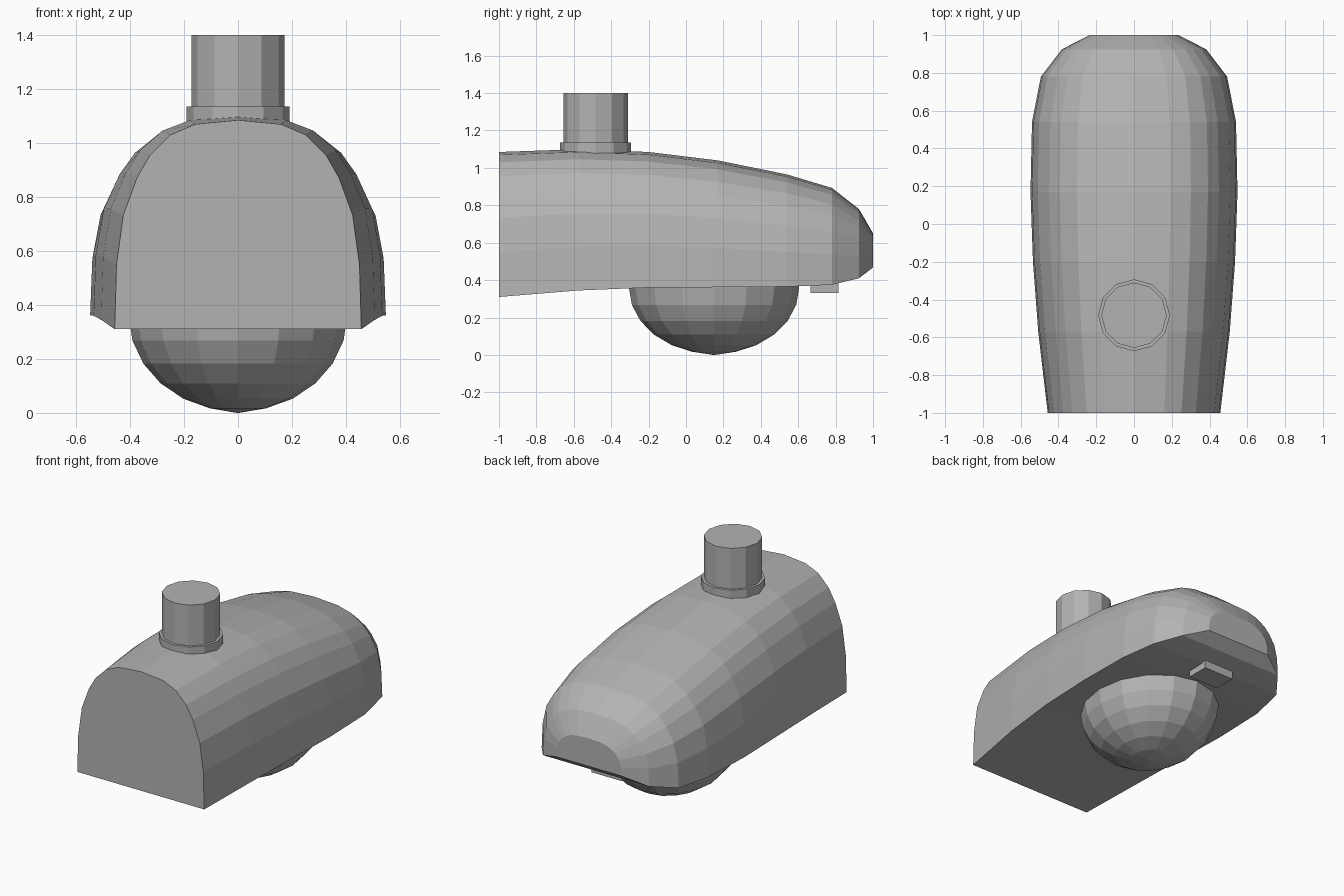
import bpy, bmesh
from math import sin, cos, pi, radians

cube = bpy.data.objects.get("Cube")
if cube:
    bpy.data.objects.remove(cube)

grey = bpy.data.materials.new("matte grey")
grey.use_nodes = True
colour = (0.45, 0.45, 0.45, 1)
grey.diffuse_color = colour
grey.node_tree.nodes["Principled BSDF"].inputs["Base Color"].default_value = colour


def finish(name, bm):
    """Turn a bmesh into a flat shaded grey object."""
    bmesh.ops.recalc_face_normals(bm, faces=bm.faces)
    mesh = bpy.data.meshes.new(name)
    bm.to_mesh(mesh)
    bm.free()
    mesh.materials.append(grey)
    obj = bpy.data.objects.new(name, mesh)
    bpy.context.collection.objects.link(obj)
    return obj


def loft(name, rings):
    """Bridge closed rings of points and cap both ends."""
    bm = bmesh.new()
    loops = [[bm.verts.new(p) for p in ring] for ring in rings]
    n = len(loops[0])
    for a, b in zip(loops, loops[1:]):
        for i in range(n):
            j = (i + 1) % n
            bm.faces.new((a[i], a[j], b[j], b[i]))
    bm.faces.new(loops[0])
    bm.faces.new(loops[-1])
    return finish(name, bm)


def ring(rx, ry, y, z, sides):
    return [(rx * cos(2 * pi * i / sides), y + ry * sin(2 * pi * i / sides), z)
            for i in range(sides)]


# Housing: one arch profile scaled along its length
half = [(1, 0), (.985, .31), (.93, .546), (.82, .723),
        (.715, .832), (.55, .929), (.35, .98)]
arch = half + [(0, 1)] + [(-u, v) for u, v in reversed(half)]
# y, half width, bottom, top
stations = [(-1, .457, .31, 1.085), (-.57, .507, .345, 1.1),
            (-.2, .535, .36, 1.085), (.17, .548, .362, 1.04),
            (.54, .54, .365, .965), (.78, .493, .375, .893),
            (.925, .382, .41, .78), (1, .235, .468, .65)]
loft("housing", [[(u * w, y, b + v * (t - b)) for u, v in arch]
                 for y, w, b, t in stations])

# Lens dome: lower half of a stretched sphere
dome = [ring(.405, .455, .15, .375, 16)]
for step in range(6):
    a = radians(15 * step)
    dome.append(ring(.405 * cos(a), .455 * cos(a), .15, .36 - .355 * sin(a), 16))
dome.append(ring(.004, .004, .15, 0, 16))
loft("lens_dome", dome)

# Mounting pipe and its collar
for name, radius, top in (("pipe", .173, 1.4), ("pipe_collar", .19, 1.135)):
    loft(name, [ring(radius, radius, -.483, z, 12) for z in (1.0, top)])

# Latch under the rear end
bm = bmesh.new()
bmesh.ops.create_cube(bm, size=1)
for v in bm.verts:
    v.co = (v.co.x * .22, .74 + v.co.y * .15, .365 + v.co.z * .07)
finish("latch", bm)
